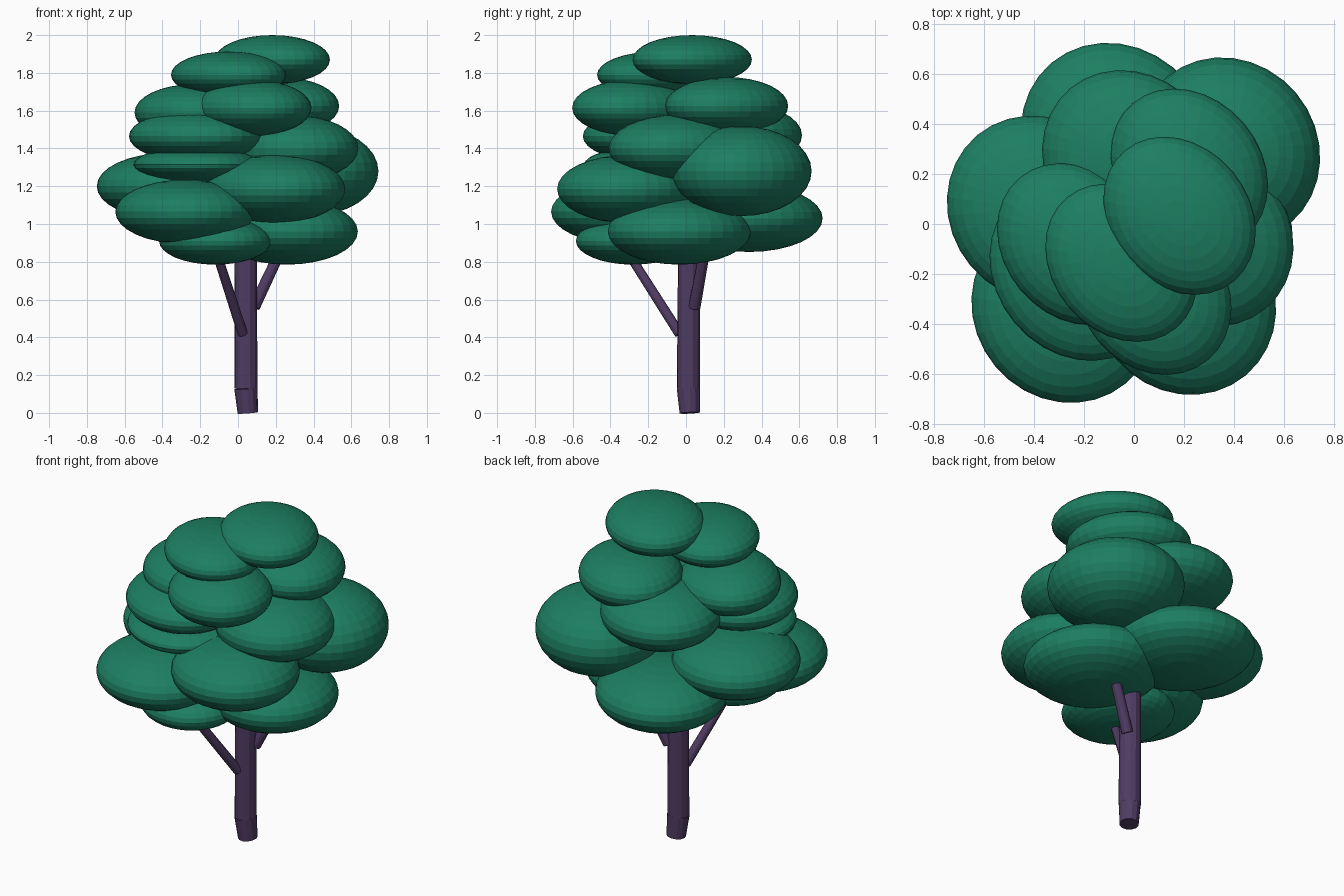
import bpy
from math import radians
from mathutils import Vector


def material(name, color):
    m = bpy.data.materials.new(name)
    m.diffuse_color = color
    return m


leaf = material("leaf_green", (0.012, 0.21, 0.12, 1))
bark = material("bark_purple", (0.08, 0.045, 0.125, 1))


def limb(name, start, end, r1, r2, sides=12):
    """Tapered cylinder between two points."""
    a, b = Vector(start), Vector(end)
    bpy.ops.mesh.primitive_cone_add(vertices=sides, radius1=r1, radius2=r2,
                                    depth=(b - a).length, location=(a + b) / 2)
    o = bpy.context.object
    o.rotation_euler = (b - a).to_track_quat('Z', 'Y').to_euler()
    o.name = name
    o.data.materials.append(bark)


def clump(name, center, radius, height, stretch):
    """Flattened sphere, slightly stretched along one diagonal."""
    bpy.ops.mesh.primitive_uv_sphere_add(segments=32, ring_count=16, radius=1,
                                         location=center)
    o = bpy.context.object
    o.scale = (radius * stretch, radius / stretch, height)
    o.rotation_euler.z = radians(-50)
    o.name = name
    o.data.materials.append(leaf)


# Trunk: narrow foot, straight stem
limb("trunk_base", (0.052, 0.02, 0), (0.042, 0.013, 0.13), 0.054, 0.062)
limb("trunk", (0.042, 0.013, 0.13), (0.04, 0.018, 1.15), 0.062, 0.058)

# Side branches running into the lowest leaf clumps
limb("front_branch", (0.025, -0.035, 0.42), (-0.13, -0.34, 0.9), 0.027, 0.024)
limb("right_branch", (0.085, 0.045, 0.56), (0.255, 0.11, 0.92), 0.032, 0.028)

# Leaf clumps from bottom to top: center, radius, half height, stretch
clumps = [
    ((-0.12, -0.28, 0.91), 0.30, 0.125, 1.05),
    ((0.26, -0.035, 0.96), 0.377, 0.175, 1.04),
    ((-0.07, 0.335, 1.03), 0.385, 0.178, 1.05),
    ((-0.28, -0.34, 1.065), 0.372, 0.17, 1.04),
    ((0.20, -0.31, 1.185), 0.37, 0.18, 1.04),
    ((-0.38, 0.06, 1.20), 0.37, 0.175, 1.04),
    ((0.378, 0.295, 1.28), 0.368, 0.238, 1.04),
    ((-0.22, -0.20, 1.315), 0.335, 0.095, 1.06),
    ((0.285, -0.05, 1.40), 0.355, 0.177, 1.06),
    ((-0.01, 0.25, 1.47), 0.36, 0.175, 1.06),
    ((-0.225, -0.185, 1.465), 0.355, 0.138, 1.08),
    ((-0.235, -0.08, 1.59), 0.315, 0.15, 1.10),
    ((0.08, -0.285, 1.615), 0.312, 0.148, 1.08),
    ((0.22, 0.215, 1.625), 0.318, 0.153, 1.10),
    ((-0.05, -0.155, 1.79), 0.307, 0.123, 1.11),
    ((0.182, 0.033, 1.87), 0.307, 0.13, 1.11),
]
for i, c in enumerate(clumps, 1):
    clump(f"leaf_clump_{i}", *c)
